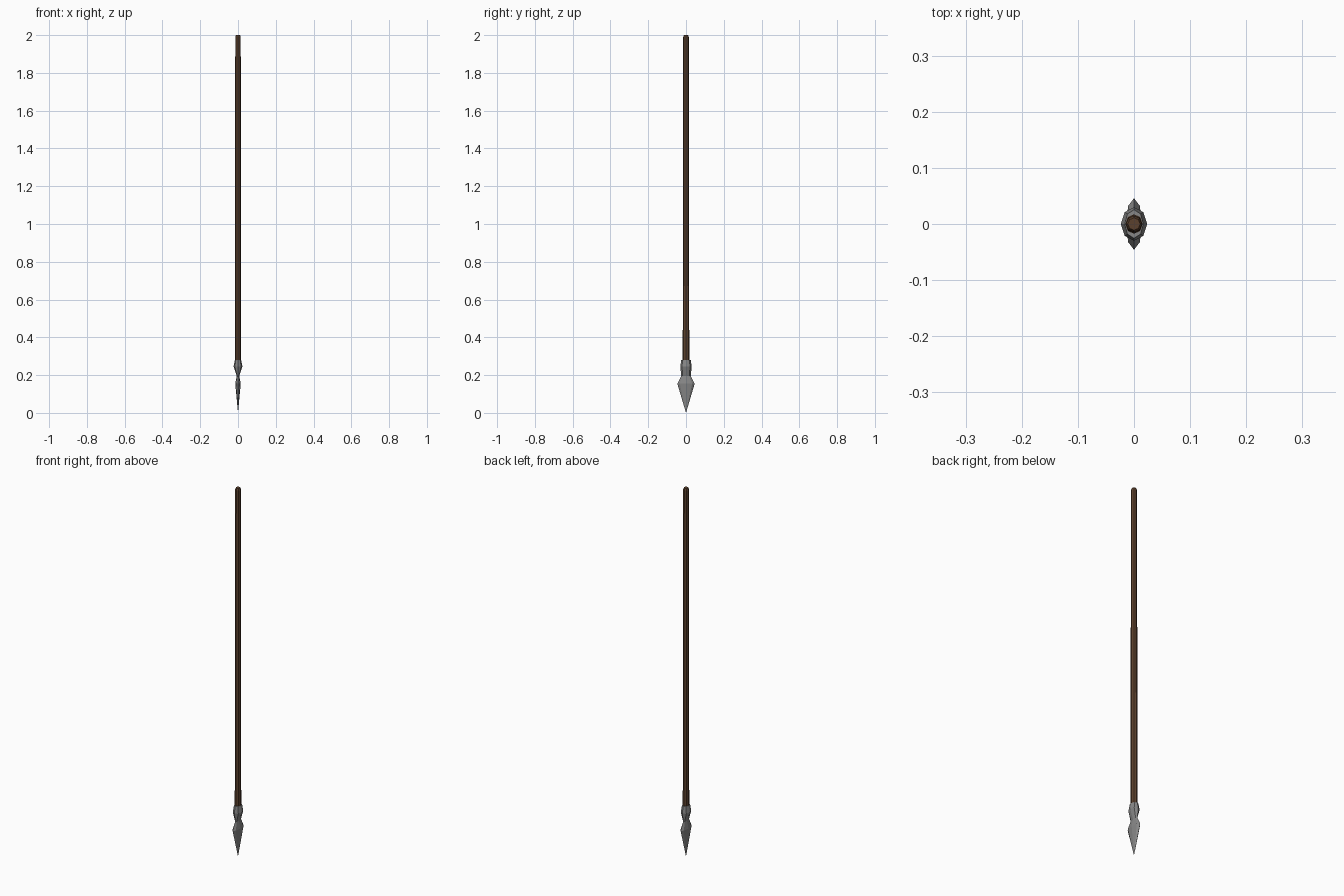
import bpy, bmesh, math

if "Cube" in bpy.data.objects:
    bpy.data.objects.remove(bpy.data.objects["Cube"])

def material(name, rgb):
    m = bpy.data.materials.new(name)
    m.diffuse_color = (*rgb, 1)
    m.use_nodes = True
    m.node_tree.nodes["Principled BSDF"].inputs["Base Color"].default_value = m.diffuse_color
    return m

wood = material("dark wood", (0.105, 0.052, 0.026))
steel = material("grey steel", (0.24, 0.24, 0.24))

def loft(name, rings, mat, sides=8, tip=None):
    """Skin elliptical rings (z, rx, ry), listed bottom to top, with an optional tip point."""
    bm = bmesh.new()
    loops = [[bm.verts.new((rx * math.cos(2 * math.pi * i / sides),
                            ry * math.sin(2 * math.pi * i / sides), z))
              for i in range(sides)] for z, rx, ry in rings]
    for a, b in zip(loops, loops[1:]):
        for i in range(sides):
            j = (i + 1) % sides
            bm.faces.new((a[i], a[j], b[j], b[i]))
    if tip is None:
        bm.faces.new(loops[0][::-1])
    else:
        t = bm.verts.new((0, 0, tip))
        for i in range(sides):
            bm.faces.new((t, loops[0][(i + 1) % sides], loops[0][i]))
    bm.faces.new(loops[-1])
    bmesh.ops.recalc_face_normals(bm, faces=bm.faces)
    me = bpy.data.meshes.new(name)
    bm.to_mesh(me)
    bm.free()
    me.materials.append(mat)
    ob = bpy.data.objects.new(name, me)
    bpy.context.collection.objects.link(ob)
    return ob

# Slightly tapering pole with a bevelled end
loft("shaft", [(0.25, 0.0155, 0.0175), (1.99, 0.0145, 0.0148),
               (2.0, 0.011, 0.011)], wood)

# Flattened leaf blade, pinched neck and flared socket, point down
loft("spear_head", [(0.155, 0.0145, 0.046), (0.195, 0.0065, 0.025),
                    (0.245, 0.0235, 0.030), (0.28, 0.0165, 0.0255)],
     steel, tip=0.0)
